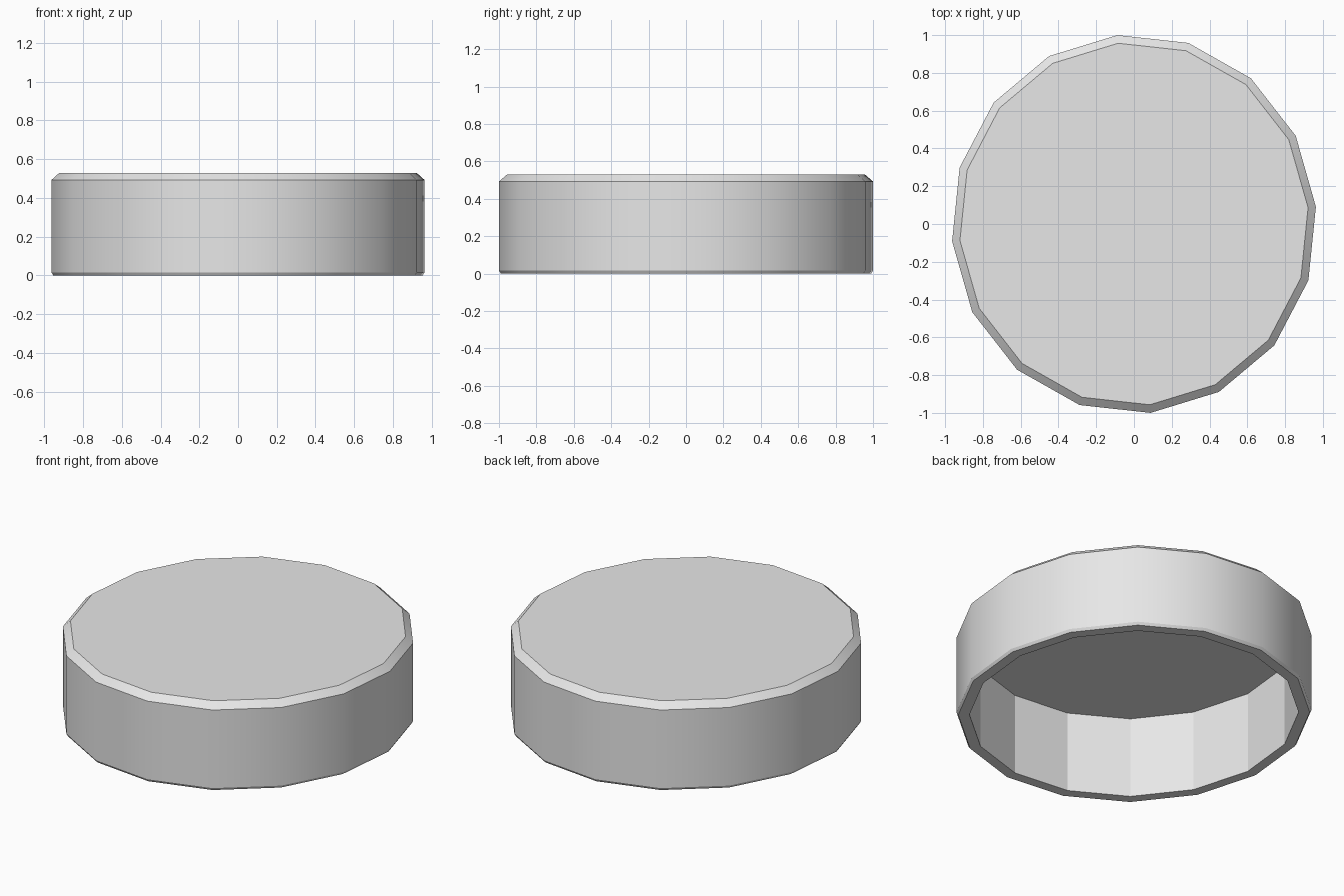
import bpy, bmesh, math

if "Cube" in bpy.data.objects:
    bpy.data.objects.remove(bpy.data.objects["Cube"])

RX, RY, SIDES, TURN = 0.967, 1.004, 16, math.radians(5.2)

mat = bpy.data.materials.new("light grey")
mat.diffuse_color = (0.8, 0.8, 0.8, 1)
mat.use_nodes = True
mat.node_tree.nodes["Principled BSDF"].inputs["Base Color"].default_value = mat.diffuse_color

# cap profile as (scale, z): ceiling rim, inner wall, lip, outer wall, top chamfer
PROFILE = [(0.927, 0.495), (0.927, 0.0), (0.99, 0.0), (1.0, 0.016),
           (1.0, 0.493), (0.957, 0.53)]
SMOOTH_BANDS = {2, 3, 4}  # outer chamfers and wall

bm = bmesh.new()
rings = []
for s, z in PROFILE:
    rings.append([bm.verts.new((RX * s * math.cos(TURN + i * math.tau / SIDES),
                                RY * s * math.sin(TURN + i * math.tau / SIDES), z))
                  for i in range(SIDES)])

# walls between neighbouring rings
for k in range(len(rings) - 1):
    a, b = rings[k], rings[k + 1]
    for i in range(SIDES):
        j = (i + 1) % SIDES
        f = bm.faces.new((a[i], a[j], b[j], b[i]))
        f.smooth = k in SMOOTH_BANDS

# flat top and cavity ceiling
bm.faces.new(rings[-1])
bm.faces.new(rings[0][::-1])
bmesh.ops.recalc_face_normals(bm, faces=bm.faces)

# keep the edges between bands crisp
for e in bm.edges:
    if abs(e.verts[0].co.z - e.verts[1].co.z) < 1e-5:
        e.smooth = False

mesh = bpy.data.meshes.new("round_cap")
bm.to_mesh(mesh)
bm.free()
mesh.materials.append(mat)
bpy.context.collection.objects.link(bpy.data.objects.new("round_cap", mesh))
